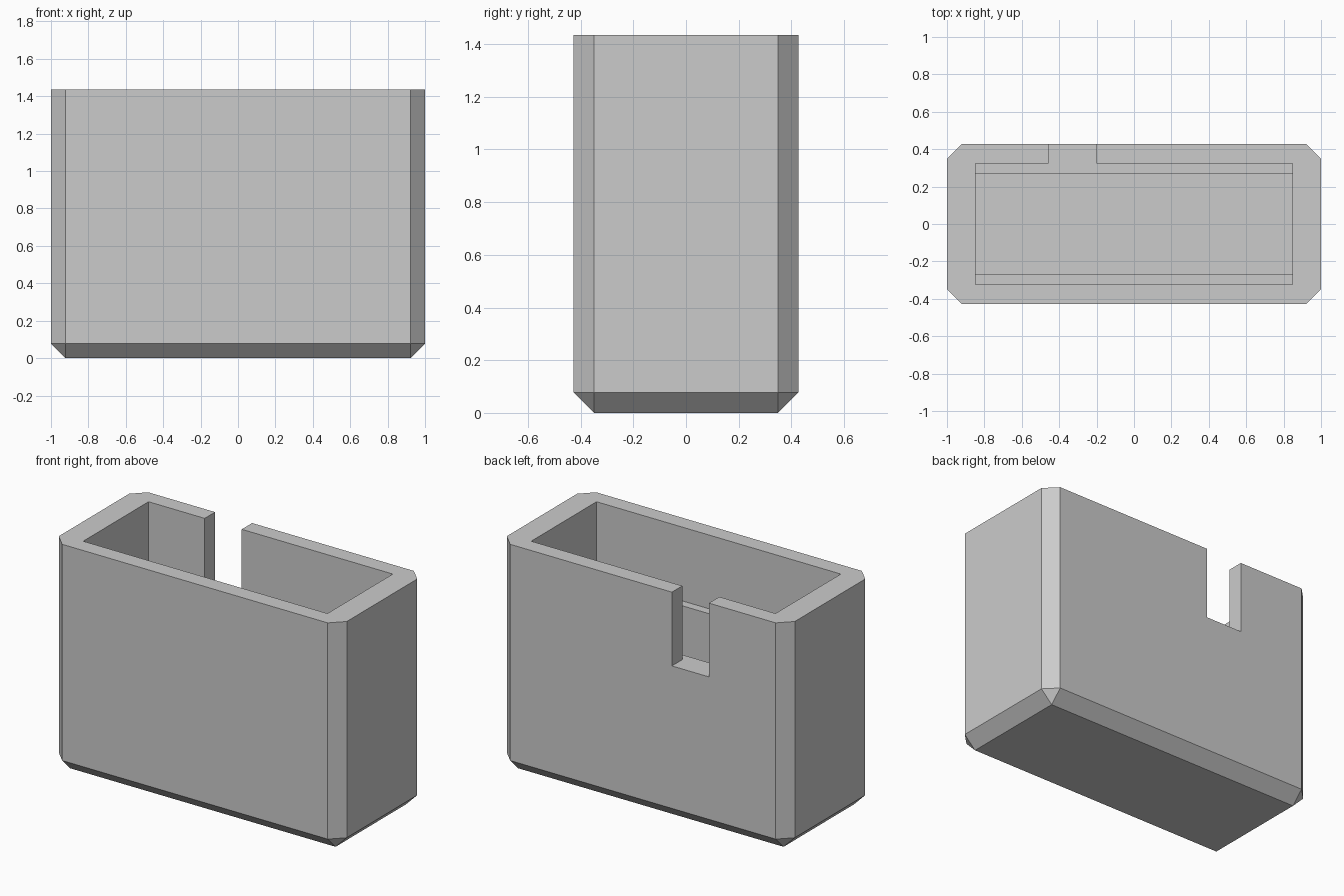
import bpy
import bmesh
from mathutils import Vector

if "Cube" in bpy.data.objects:
    bpy.data.objects.remove(bpy.data.objects["Cube"])

HX, HY, H = 1.0, 0.427, 1.435      # outer half sizes and height
CH = 0.078                         # chamfer width
LEDGE = 0.972                      # height of inner ledge and notch floor
FLOOR = 0.153                      # cavity floor

grey = bpy.data.materials.new("plain grey")
grey.diffuse_color = (0.6, 0.6, 0.6, 1.0)
grey.use_nodes = True
grey.node_tree.nodes["Principled BSDF"].inputs["Base Color"].default_value = grey.diffuse_color


def add_object(name, bm):
    bmesh.ops.recalc_face_normals(bm, faces=bm.faces)
    mesh = bpy.data.meshes.new(name)
    bm.to_mesh(mesh)
    bm.free()
    mesh.materials.append(grey)
    obj = bpy.data.objects.new(name, mesh)
    bpy.context.collection.objects.link(obj)
    return obj


def prism(name, points, offset):
    """Extrude a closed outline along an offset."""
    bm = bmesh.new()
    face = bm.faces.new([bm.verts.new(p) for p in points])
    ext = bmesh.ops.extrude_face_region(bm, geom=[face], use_keep_orig=True)
    verts = [g for g in ext["geom"] if isinstance(g, bmesh.types.BMVert)]
    bmesh.ops.translate(bm, verts=verts, vec=Vector(offset))
    return add_object(name, bm)


# Outer block, chamfered on the upright and bottom edges
bm = bmesh.new()
bmesh.ops.create_cube(bm, size=1)
for v in bm.verts:
    v.co = (v.co.x * 2 * HX, v.co.y * 2 * HY, (v.co.z + 0.5) * H)
edges = [e for e in bm.edges if any(v.co.z < 0.01 for v in e.verts)]
bmesh.ops.bevel(bm, geom=edges, offset=CH, segments=1, affect='EDGES')
case = add_object("open_case", bm)

# Stepped cavity: wide above the ledge, narrower below
half = [(0.27, FLOOR), (0.27, LEDGE), (0.324, LEDGE), (0.324, H + 0.2)]
outline = half + [(-y, z) for y, z in reversed(half)]
cavity = prism("cavity_cutter", [(-0.848, y, z) for y, z in outline], (1.696, 0, 0))

# Notch through the back wall, level with the ledge
notch = prism("notch_cutter",
              [(-0.458, 0.3, LEDGE), (-0.201, 0.3, LEDGE),
               (-0.201, 0.6, LEDGE), (-0.458, 0.6, LEDGE)], (0, 0, H))

for cutter in (cavity, notch):
    mod = case.modifiers.new(cutter.name, 'BOOLEAN')
    mod.operation = 'DIFFERENCE'
    mod.solver = 'EXACT'
    mod.object = cutter
    cutter.hide_render = True
    cutter.hide_viewport = True
